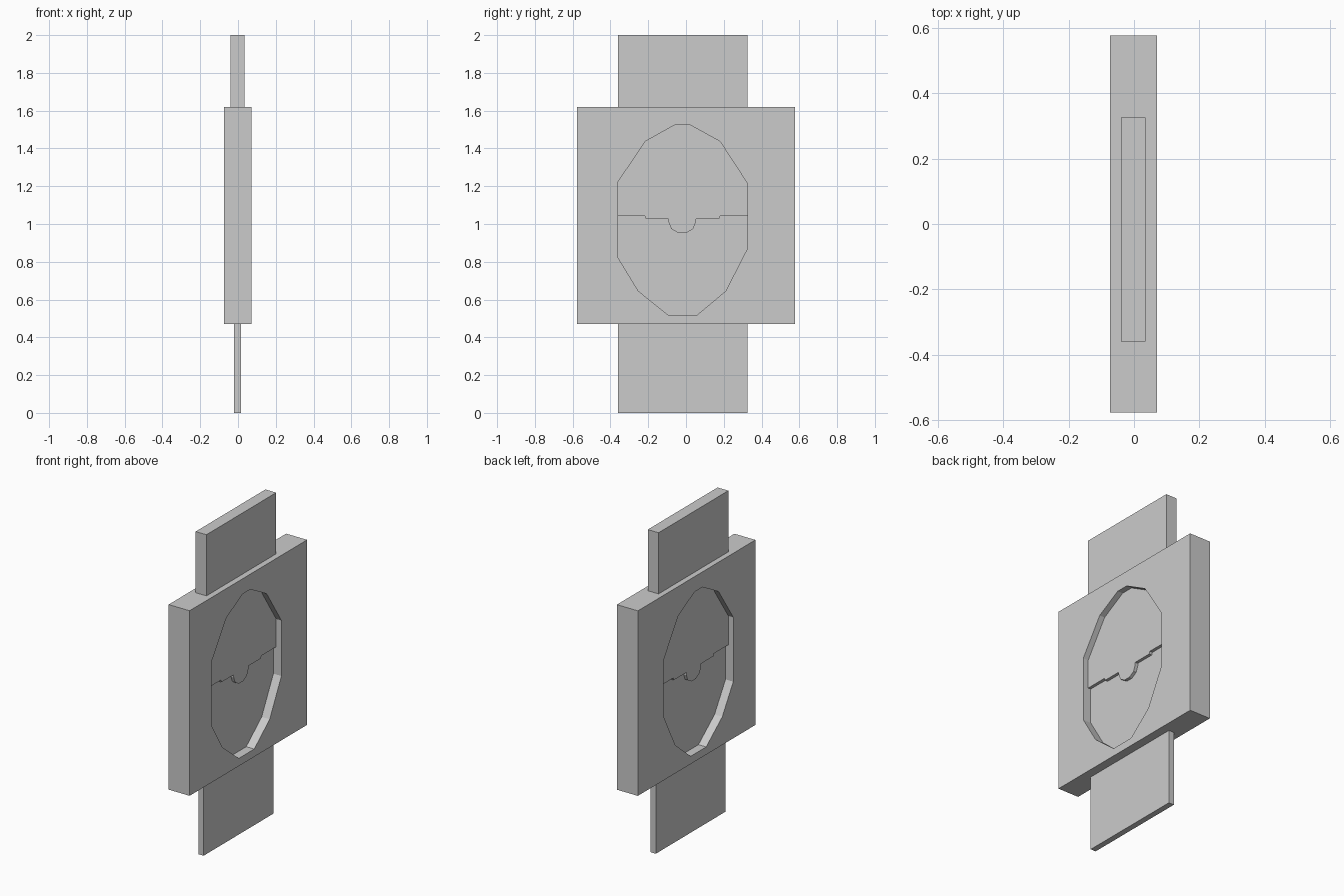
import bpy
from math import pi, cos, sin

if "Cube" in bpy.data.objects:
    bpy.data.objects.remove(bpy.data.objects["Cube"])


def slab(name, outlines, x0, x1):
    """Extrude closed (y, z) outlines from x0 to x1; inner outlines become holes."""
    curve = bpy.data.curves.new(name, 'CURVE')
    curve.dimensions = '2D'
    curve.fill_mode = 'BOTH'
    curve.extrude = (x1 - x0) / 2
    for pts in outlines:
        spline = curve.splines.new('POLY')
        spline.points.add(len(pts) - 1)
        for p, (y, z) in zip(spline.points, pts):
            p.co = (y, z, 0, 1)
        spline.use_cyclic_u = True
    obj = bpy.data.objects.new(name, curve)
    bpy.context.collection.objects.link(obj)
    # Local XY plane stands up in the world YZ plane
    obj.rotation_euler = (pi / 2, 0, pi / 2)
    obj.location.x = (x0 + x1) / 2
    bpy.ops.object.select_all(action='DESELECT')
    obj.select_set(True)
    bpy.context.view_layer.objects.active = obj
    bpy.ops.object.convert(target='MESH')
    bpy.ops.object.shade_flat()
    return bpy.context.object


LEFT, RIGHT = -0.36, 0.325

# Square frame with a faceted oval opening
square = [(-0.577, 0.47), (0.577, 0.47), (0.577, 1.62), (-0.577, 1.62)]
oval = [(LEFT, 1.222), (-0.216, 1.437), (-0.058, 1.525), (0.02, 1.525),
        (0.18, 1.437), (RIGHT, 1.215), (RIGHT, 0.87), (0.21, 0.645),
        (0.058, 0.518), (-0.094, 0.518), (-0.252, 0.645), (LEFT, 0.822)]
slab("frame", [square, oval], -0.073, 0.071)

# Stepped seam with a rounded tab, shared by both sliding panels
tab = [(-0.02 + 0.072 * cos(a), 1.01 + 0.06 * sin(a))
       for a in (pi * (1 + k / 5) for k in range(6))]
seam = ([(LEFT, 1.042), (-0.217, 1.042), (-0.212, 1.027), (-0.092, 1.027)]
        + tab
        + [(0.052, 1.027), (0.175, 1.027), (0.18, 1.042), (RIGHT, 1.042)])

# Thick upper panel and thin lower panel
slab("upper_panel", [seam + [(RIGHT, 2.0), (LEFT, 2.0)]], -0.039, 0.035)
slab("lower_panel", [[(LEFT, 0), (RIGHT, 0)] + seam[::-1]], -0.02, 0.016)
